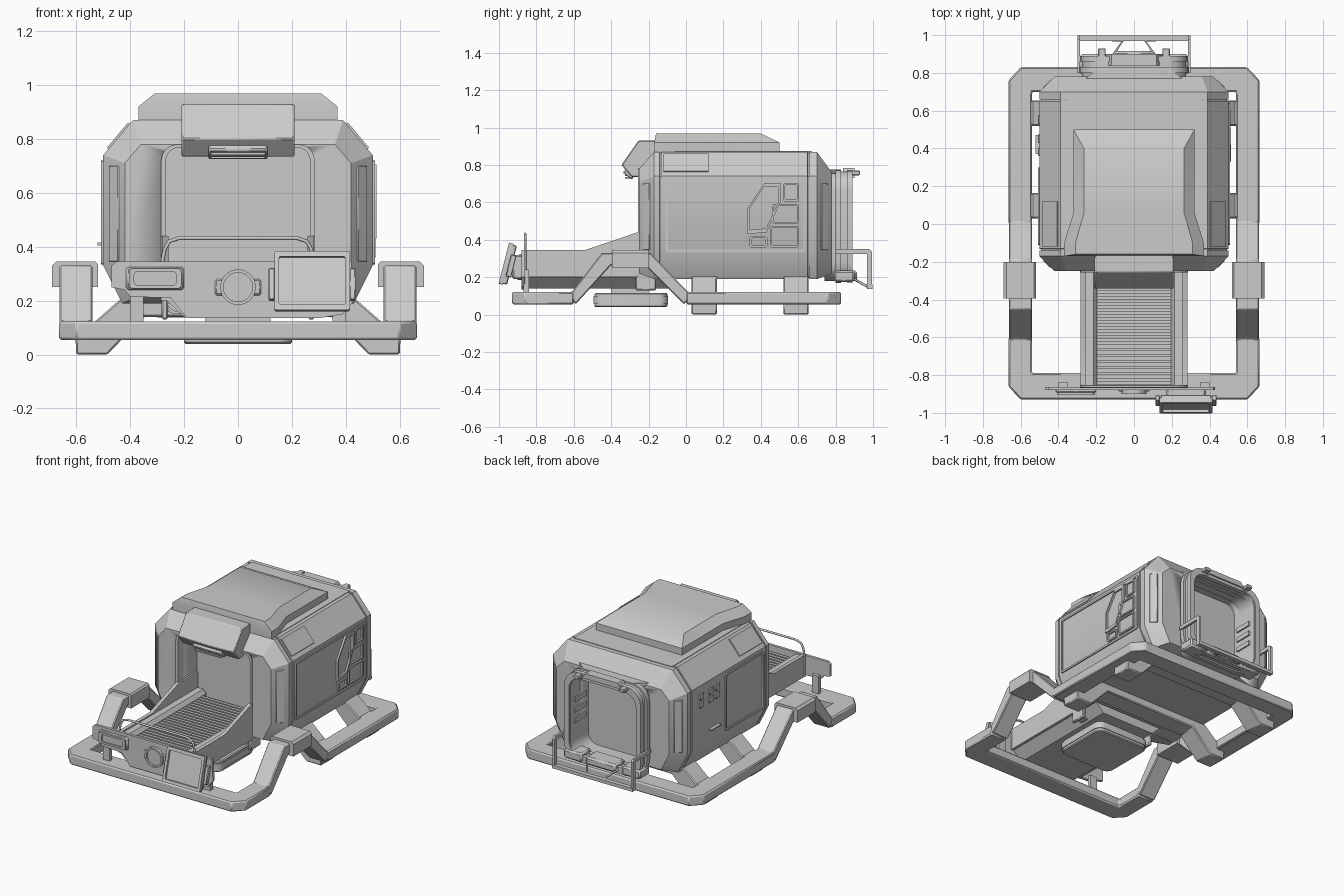
import bpy, bmesh
from math import sin, cos, pi, radians
from mathutils import Vector

if "Cube" in bpy.data.objects:
    bpy.data.objects.remove(bpy.data.objects["Cube"])


def finish(name, bm, bev=0):
    bmesh.ops.recalc_face_normals(bm, faces=bm.faces[:])
    me = bpy.data.meshes.new(name)
    bm.to_mesh(me)
    bm.free()
    o = bpy.data.objects.new(name, me)
    bpy.context.collection.objects.link(o)
    if bev:
        m = o.modifiers.new("bevel", 'BEVEL')
        m.width, m.segments, m.limit_method = bev, 1, 'ANGLE'
    return o


def to3(p, axis, t):
    return {'x': (t, p[0], p[1]), 'y': (p[0], t, p[1]), 'z': (p[0], p[1], t)}[axis]


def loft(name, rings, bev=0):
    bm = bmesh.new()
    vs = [[bm.verts.new(p) for p in r] for r in rings]
    n = len(vs[0])
    for a, b in zip(vs, vs[1:]):
        for i in range(n):
            bm.faces.new((a[i], a[(i + 1) % n], b[(i + 1) % n], b[i]))
    bm.faces.new(vs[0])
    bm.faces.new(vs[-1])
    return finish(name, bm, bev)


def prism(name, pts, axis, a, b, bev=0):
    return loft(name, [[to3(p, axis, t) for p in pts] for t in (a, b)], bev)


def frame(name, outer, inner, axis, a, b):
    bm = bmesh.new()
    loops = [(outer, a), (outer, b), (inner, b), (inner, a)]
    vs = [[bm.verts.new(to3(p, axis, t)) for p in pts] for pts, t in loops]
    n = len(outer)
    for k in range(4):
        u, v = vs[k], vs[(k + 1) % 4]
        for i in range(n):
            bm.faces.new((u[i], u[(i + 1) % n], v[(i + 1) % n], v[i]))
    return finish(name, bm)


def box(name, x, y, z, bev=0, rot=None):
    c = Vector(((x[0] + x[1]) / 2, (y[0] + y[1]) / 2, (z[0] + z[1]) / 2))
    bm = bmesh.new()
    bmesh.ops.create_cube(bm, size=1)
    bmesh.ops.scale(bm, verts=bm.verts[:], vec=(abs(x[1] - x[0]), abs(y[1] - y[0]), abs(z[1] - z[0])))
    o = finish(name, bm, bev)
    o.location = c
    if rot:
        o.rotation_euler = rot
    return o


def rrect(x0, x1, z0, z1, r, n=5):
    cs = [(x1 - r, z1 - r, 0), (x0 + r, z1 - r, 90), (x0 + r, z0 + r, 180), (x1 - r, z0 + r, 270)]
    return [(cx + r * cos(radians(a + 90 * i / n)), cz + r * sin(radians(a + 90 * i / n)))
            for cx, cz, a in cs for i in range(n + 1)]


def circle(r, cx, cz, n=32):
    return [(cx + r * cos(2 * pi * i / n), cz + r * sin(2 * pi * i / n)) for i in range(n)]


def tube(name, pts, r):
    cu = bpy.data.curves.new(name, 'CURVE')
    cu.dimensions, cu.bevel_depth, cu.bevel_resolution, cu.use_fill_caps = '3D', r, 2, True
    s = cu.splines.new('POLY')
    s.points.add(len(pts) - 1)
    for q, p in zip(s.points, pts):
        q.co = (*p, 1)
    o = bpy.data.objects.new(name, cu)
    bpy.context.collection.objects.link(o)


def mirrored(half):
    return half + [(-x, y) for x, y in reversed(half)]


# main cabin: octagonal loft with two panel grooves
def section(y, wb, w, wt, zb, zl, zu, zt):
    return [(x, y, z) for x, z in mirrored([(wb, zb), (w, zl), (w, zu), (wt, zt)])]


full = (.43, .50, .39, .19, .33, .74, .87)
slim = (.424, .493, .386, .196, .33, .737, .864)
cabin = loft("cabin_shell", [
    section(-.25, .36, .42, .36, .22, .34, .71, .78), section(-.17, *full), section(-.141, *full),
    section(-.14, *slim), section(-.132, *slim), section(-.131, *full), section(.65, *full),
    section(.651, *slim), section(.659, *slim), section(.66, *full), section(.70, *full),
    section(.78, .36, .42, .36, .22, .34, .70, .76)])
for nm, pts, a, b in (("front_opening_cutter", rrect(-.27, .27, .15, .77, .05), -.5, -.05),
                      ("rear_opening_cutter", rrect(-.245, .245, .21, .74, .07), .69, 1)):
    c = prism(nm, pts, 'y', a, b)
    c.hide_render = True
    c.display_type = 'WIRE'
    m = cabin.modifiers.new(nm, 'BOOLEAN')
    m.object, m.operation, m.solver = c, 'DIFFERENCE', 'EXACT'
frame("front_opening_trim", rrect(-.285, .285, .15, .78, .06), rrect(-.268, .268, .16, .768, .05), 'y', -.256, -.2)

# roof cap, roof plate and front hood
prism("roof_plate", mirrored([(.365, -.16), (.365, .67)]), 'z', .86, .874)
low = mirrored([(.37, -.17), (.37, -.1), (.32, .06), (.32, .5)])
high = mirrored([(.31, -.16), (.31, -.1), (.265, .06), (.265, .4)])
loft("roof_cap", [[(x, y, z) for x, y in p] for p, z in ((low, .87), (low, .92), (high, .968))])
prism("entry_hood", [(-.15, .93), (-.255, .93), (-.345, .80), (-.29, .735), (-.24, .735), (-.15, .85)],
      'x', -.21, .21, .005)
box("hood_lamp", (-.11, .11), (-.33, -.27), (.735, .78), .006, (radians(-40), 0, 0))
for i in range(3):
    box("hood_lamp_slat", (-.1, .1), (-.325, -.29), (.727 + i * .014, .735 + i * .014))

# low ground frame with raised side bridges
for nm, y0, yc, y1, yi in (("front_rail", -.6, -.86, -.93, -.79), ("rear_rail", 0, .76, .83, .70)):
    prism(nm, mirrored([(.54, yi), (.54, y0), (.665, y0), (.665, yc), (.60, y1)]), 'z', .055, .122, .008)
for s in (1, -1):
    prism("side_bridge", [(-.63, .12), (-.59, .055), (-.40, .265), (-.22, .265), (-.01, .055), (.04, .12),
                          (.01, .122), (-.19, .33), (-.45, .33), (-.61, .122)], 'x', s * .54, s * .662, .006)
    prism("bridge_sleeve", [(s * x, z) for x, z in
                            [(.52, .25), (.52, .335), (.53, .345), (.675, .345), (.69, .33), (.69, .25)]],
          'y', -.395, -.2)

# cross beams with angled struts and feet
for y in (.03, .52):
    prism("cross_beam", mirrored([(.35, .14), (.48, .005), (.485, 0), (.60, 0), (.605, .1), (.54, .115), (.42, .22)]),
          'y', y, y + .135, .006)
    for s in (1, -1):
        box("rail_clamp", (s * .49, s * .55), (y + .01, y + .125), (.06, .12))

# sliding bed: base, walls and slats
prism("bed_base", [(-.28, .215), (-.2, .14), (.2, .14), (.28, .215), (.2, .29), (-.2, .29)], 'y', -.87, -.06)
for s in (1, -1):
    prism("bed_wall", [(-.87, .2), (-.87, .345), (-.54, .345), (-.26, .44), (-.06, .44), (-.06, .2)],
          'x', s * .258, s * .282)
    prism("bed_inner_rail", [(s * .26, .335), (s * .215, .335), (s * .195, .31), (s * .195, .25), (s * .26, .2)],
          'y', -.86, -.06)
    box("bed_runner_box", (s * .26, s * .284), (-.27, -.16), (.13, .21), .006)
for i in range(24):
    y = -.85 + i * .032
    box("bed_slat", (-.195, .195), (y, y + .02), (.28, .308))
prism("underside_unit", rrect(-.2, .2, -.49, -.1, .05), 'z', .04, .115, .006)
frame("underside_unit_band", rrect(-.205, .205, -.495, -.095, .05), rrect(-.19, .19, -.48, -.11, .05), 'z', .06, .1)
box("underside_mount", (-.12, .12), (-.4, -.2), (.11, .15))

# front control plate, hoop, ring and posts
prism("control_plate", [(-.47, .33), (-.45, .345), (.42, .345), (.43, .2), (.39, .15), (.3, .135),
                        (-.19, .135), (-.25, .21), (-.40, .215), (-.42, .24), (-.47, .25)], 'y', -.88, -.862)
tube("grab_hoop", [(-.28, -.86, .2), (-.28, -.86, .35), (-.272, -.86, .39), (-.255, -.86, .42), (-.22, -.86, .432),
                   (.22, -.86, .432), (.255, -.86, .42), (.272, -.86, .39), (.28, -.86, .35), (.28, -.86, .2)], .007)
frame("dial_ring", circle(.066, 0, .25), circle(.054, 0, .25), 'y', -.9, -.87)
prism("dial_face", circle(.056, 0, .25), 'y', -.888, -.87)
box("dial_tabs", (-.086, .086), (-.886, -.87), (.22, .28), .006)
for s in (1, -1):
    box("plate_post", (s * .35, s * .40), (-.868, -.84), (.11, .24))
box("lamp_housing", (-.415, -.2), (-.895, -.865), (.24, .325), .008)
frame("lamp_rim", rrect(-.405, -.21, .245, .32, .015), rrect(-.385, -.23, .258, .307, .01), 'y', -.905, -.89)

# tilted display on a bracket
box("display_bracket", (.17, .38), (-.93, -.865), (.19, .32), .01)
box("display_body", (.14, .41), (-.96, -.93), (.16, .375), .005, (-.25, 0, 0))
f = frame("display_rim", rrect(-.14, .14, -.113, .113, .008), rrect(-.122, .122, -.092, .092, .005), 'y', -.03, -.005)
f.location, f.rotation_euler = (.275, -.945, .268), (-.25, 0, 0)
for x in (.125, .425):
    box("display_hinge", (x - .012, x + .012), (-.95, -.92), (.20, .32), .004, (-.25, 0, 0))

# side panels, corner slots and shoulder hatches
for s, y1 in ((1, .64), (-1, .3)):
    frame("side_panel_frame", rrect(-.11, y1, .335, .72, .012, 2), rrect(-.097, y1 - .013, .348, .707, .008, 2),
          'x', s * .495, s * .508)
for s in (1, -1):
    prism("shoulder_hatch", [(s * x, z) for x, z in [(.475, .752), (.486, .768), (.408, .861), (.395, .85)]], 'y', -.12, .12)
    for y, a in ((-.21, 45), (.74, -45)):
        box("corner_slot", (s * .46 - .026, s * .46 + .026), (y - .004, y + .004), (.345, .70), .003, (0, 0, s * radians(a)))
hexo = [(.33, .43), (.33, .57), (.42, .705), (.505, .705), (.505, .6), (.43, .44)]
c = Vector((.415, .58))
frame("side_vent_rim", hexo, [tuple(c + (Vector(p) - c) * .85) for p in hexo], 'x', .495, .513)
for y0, y1, z0, z1 in ((.52, .605, .605, .705), (.46, .605, .485, .59), (.45, .605, .36, .475), (.34, .435, .36, .42)):
    frame("side_pocket_rim", rrect(y0, y1, z0, z1, .008, 1), rrect(y0 + .01, y1 - .01, z0 + .01, z1 - .01, .006, 1),
          'x', .495, .511)
for y in (.36, .43, .53):
    for z in (.59, .645):
        box("left_socket", (-.508, -.495), (y, y + .045), (z, z + .04), .003)
box("left_latch", (-.522, -.495), (.37, .47), (.405, .415))

# rear hatch collar, clamps, rungs and step
frame("rear_collar", rrect(-.275, .275, .18, .765, .1), rrect(-.245, .245, .21, .735, .08), 'y', .74, .88)
frame("rear_collar_lip", rrect(-.29, .29, .17, .775, .11), rrect(-.25, .25, .215, .73, .08), 'y', .80, .83)
frame("rear_collar_edge", rrect(-.285, .285, .172, .772, .105), rrect(-.25, .25, .215, .73, .08), 'y', .86, .89)
prism("rear_top_flange", mirrored([(.27, .76), (.18, .83), (.1, .81)]), 'z', .755, .775)
prism("rear_top_handle", mirrored([(.13, .75), (.16, .73), (.12, .785), (.11, .785)]), 'y', .84, .9)
for s in (1, -1):
    box("top_clamp_tab", (s * .15, s * .19), (.86, .93), (.745, .77), .004)
    box("bottom_clamp", (s * .15, s * .285), (.79, .9), (.175, .235), .01)
    for z in (.40, .47, .54):
        box("collar_rung", (s * .235, s * .25), (.72, .84), (z, z + .03))
    prism("step_side", [(.8, .35), (.98, .35), (.995, .335), (.995, .14), (.968, .14), (.968, .325), (.8, .325)],
          'x', s * .285, s * .3)
    tube("step_brace", [(s * .12, .88, .2), (s * .06, .97, .15), (s * .28, .98, .15)], .007)
box("center_clamp", (-.11, .11), (.8, .915), (.18, .235), .012)
box("step_bar", (-.3, .3), (.968, .998), (.138, .16))

# tidy shading: smooth the rounded parts, keep hard edges
bpy.ops.object.select_all(action='DESELECT')
for o in bpy.context.scene.objects:
    o.select_set(o.type == 'MESH')
bpy.context.view_layer.objects.active = cabin
bpy.ops.object.shade_smooth_by_angle(angle=radians(28))
